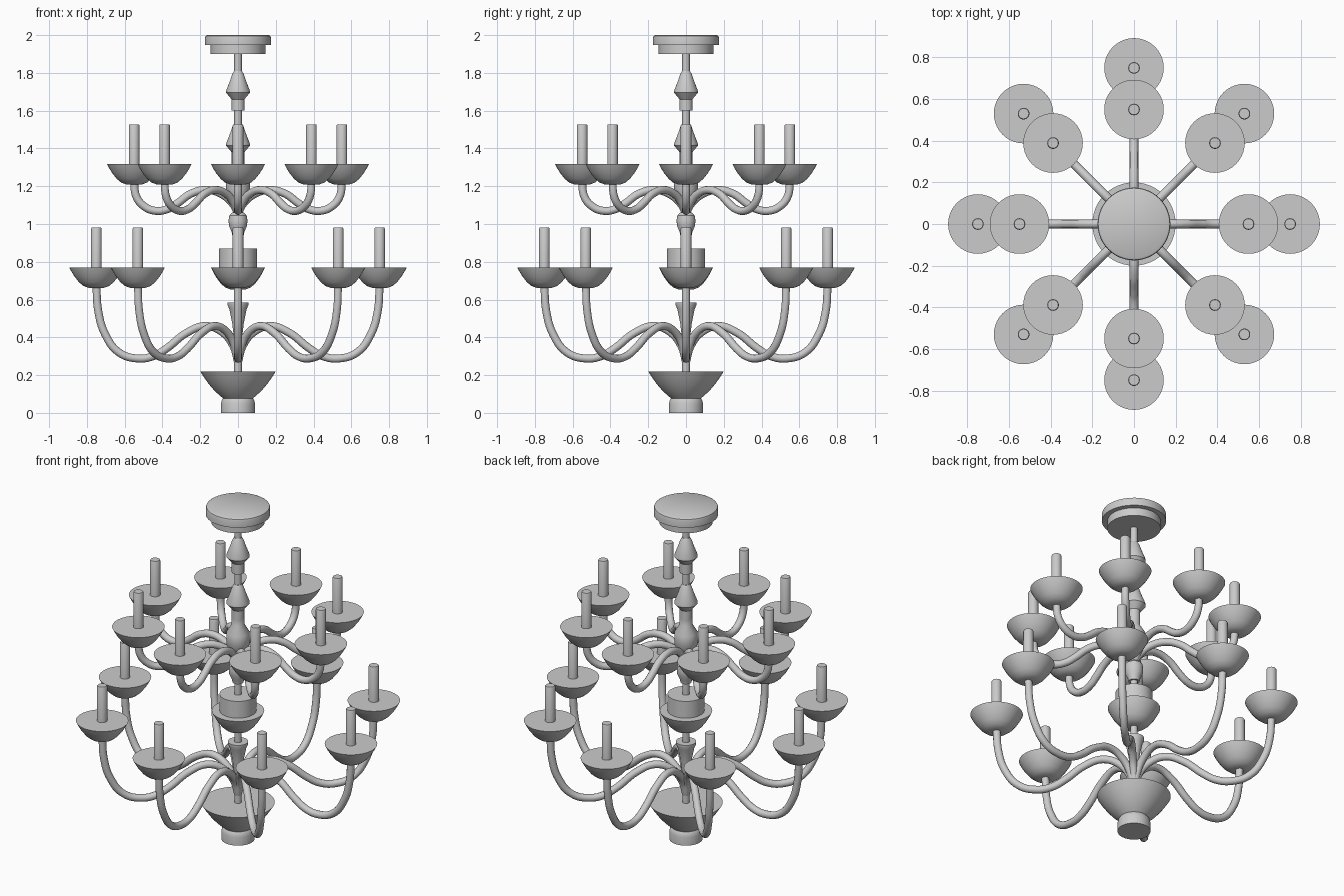
import bpy, bmesh, math
from mathutils import Matrix, Vector

if "Cube" in bpy.data.objects:
    bpy.data.objects.remove(bpy.data.objects["Cube"])


def smooth(obj, angle=35):
    bpy.ops.object.select_all(action='DESELECT')
    obj.select_set(True)
    bpy.context.view_layer.objects.active = obj
    bpy.ops.object.shade_smooth_by_angle(angle=math.radians(angle))


def lathe(name, profile, loc=(0, 0, 0), segs=40):
    """Closed solid turned about z from (radius, z) points, bottom to top."""
    bm = bmesh.new()
    rings = []
    for r, z in profile:
        rings.append([bm.verts.new((r * math.cos(2 * math.pi * i / segs),
                                    r * math.sin(2 * math.pi * i / segs), z))
                      for i in range(segs)])
    for a, b in zip(rings, rings[1:]):
        for i in range(segs):
            j = (i + 1) % segs
            bm.faces.new((a[i], a[j], b[j], b[i]))
    bm.faces.new(rings[0][::-1])
    bm.faces.new(rings[-1])
    me = bpy.data.meshes.new(name)
    bm.to_mesh(me)
    bm.free()
    obj = bpy.data.objects.new(name, me)
    bpy.context.collection.objects.link(obj)
    obj.location = loc
    smooth(obj)
    return obj


def tube(name, path, angle, radius=0.021):
    """Curved arm following (radius, z) points, turned to the given angle."""
    cu = bpy.data.curves.new(name, 'CURVE')
    cu.dimensions = '3D'
    cu.bevel_depth = radius
    cu.bevel_resolution = 4
    cu.use_fill_caps = True
    cu.resolution_u = 6
    sp = cu.splines.new('BEZIER')
    sp.bezier_points.add(len(path) - 1)
    for p, (r, z) in zip(sp.bezier_points, path):
        p.co = (r * math.cos(angle), r * math.sin(angle), z)
        p.handle_left_type = p.handle_right_type = 'AUTO'
    obj = bpy.data.objects.new(name, cu)
    bpy.context.collection.objects.link(obj)
    return obj


# Ceiling canopy
lathe("canopy_lower", [(.145, 1.90), (.145, 1.95)], segs=48)
lathe("canopy_upper", [(.175, 1.947), (.175, 1.985), (.172, 1.995), (.163, 2.0)], segs=48)

# Central rod and turned ornaments
lathe("central_rod", [(.02, .15), (.02, 1.92)], segs=24)
for i, z in enumerate((1.70, 1.42)):
    lathe(f"spindle_{i + 1}", [(.034, z - .10), (.034, z - .04), (.063, z - .005), (.063, z + .005),
                               (.042, z + .06), (.03, z + .095), (.021, z + .11)])
lathe("upper_knob", [(.03, 1.11), (.063, 1.17), (.063, 1.24), (.034, 1.29), (.034, 1.33)])
lathe("middle_cup", [(.03, .94), (.034, .96), (.048, .99), (.05, 1.02), (.046, 1.045), (.03, 1.06)])
lathe("middle_drum", [(.10, .75), (.10, .87)])
lathe("lower_cup", [(.022, .40), (.03, .47), (.046, .55), (.055, .57), (.055, .585)])

# Bowl shape shared by the arms and the column
BOWL = [(.04, -.108), (.068, -.098), (.092, -.078), (.117, -.046), (.134, -.018), (.143, 0)]
lathe("middle_bowl", [(r, z * 1.08) for r, z in BOWL], (0, 0, .77))

# Bottom bowl and finial
lathe("bottom_bowl", [(.07, .07), (.095, .09), (.125, .118), (.155, .153), (.18, .188), (.2, .22)], segs=48)
lathe("bottom_finial", [(.09, 0), (.09, .05), (.085, .07), (.073, .085)])

# Two tiers of eight arms, each with bowl and candle
LOWER = [(0, .27), (.025, .355), (.08, .425), (.17, .46), (.27, .425), (.38, .34),
         (.45, .30), (.53, .288), (.63, .32), (.705, .42), (.74, .54), (.75, .68)]
UPPER = [(0, 1.06), (.03, 1.11), (.09, 1.16), (.17, 1.18), (.25, 1.16), (.32, 1.11),
         (.37, 1.08), (.44, 1.07), (.505, 1.10), (.54, 1.15), (.55, 1.23)]
for tier, path, reach, top in (("lower", LOWER, .75, .77), ("upper", UPPER, .55, 1.317)):
    for i in range(8):
        a = i * math.pi / 4
        loc = (reach * math.cos(a), reach * math.sin(a), top)
        tube(f"{tier}_arm_{i + 1}", path, a)
        lathe(f"{tier}_bowl_{i + 1}", BOWL, loc)
        lathe(f"{tier}_candle_{i + 1}", [(.028, -.03), (.028, .205), (.025, .211)], loc, 24)
